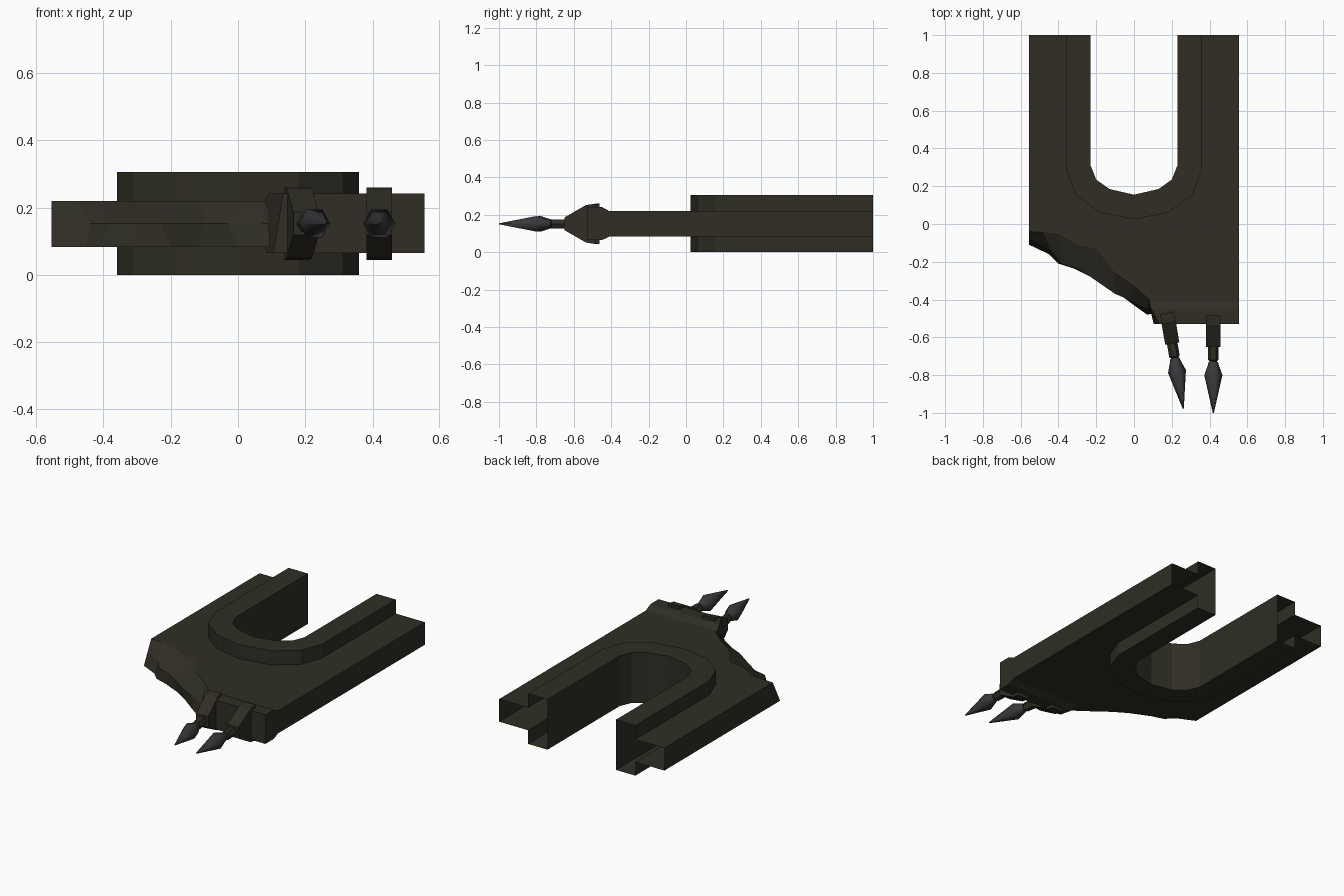
import bpy, bmesh, math
from mathutils import Matrix, Vector

if "Cube" in bpy.data.objects:
    bpy.data.objects.remove(bpy.data.objects["Cube"])


def material(name, rgb):
    m = bpy.data.materials.new(name)
    m.use_nodes = True
    m.diffuse_color = (*rgb, 1)
    bsdf = m.node_tree.nodes["Principled BSDF"]
    bsdf.inputs["Base Color"].default_value = (*rgb, 1)
    bsdf.inputs["Roughness"].default_value = 0.8
    return m


OLIVE = material("dark olive", (0.029, 0.027, 0.018))
STEEL = material("dark steel", (0.042, 0.042, 0.046))


def finish(bm, name, mat, matrix=None):
    bmesh.ops.recalc_face_normals(bm, faces=bm.faces)
    mesh = bpy.data.meshes.new(name)
    bm.to_mesh(mesh)
    bm.free()
    mesh.materials.append(mat)
    ob = bpy.data.objects.new(name, mesh)
    bpy.context.scene.collection.objects.link(ob)
    if matrix:
        ob.matrix_world = matrix
    return ob


def loft(name, rings, mat, closed=True, caps=True, skip=(), matrix=None):
    """Join rows of points; skip lists the columns left open."""
    bm = bmesh.new()
    rows = [[bm.verts.new(p) for p in ring] for ring in rings]
    n = len(rows[0])
    for a, b in zip(rows, rows[1:]):
        for i in range(n if closed else n - 1):
            if i not in skip:
                j = (i + 1) % n
                bm.faces.new((a[i], a[j], b[j], b[i]))
    if caps:
        bm.faces.new(rows[0])
        bm.faces.new(rows[-1])
    return finish(bm, name, mat, matrix)


MID = 0.152

# U-shaped rim: half of its inner and outer paths, mirrored across x
half_outer = [(0.36, 1), (0.36, 0.29), (0.31, 0.155), (0.18, 0.06)]
half_inner = [(0.23, 1), (0.23, 0.31), (0.20, 0.235), (0.13, 0.185)]


def mirrored(half, middle):
    return half + [middle] + [(-x, y) for x, y in reversed(half)]


outer = mirrored(half_outer, (0, 0.025))
inner = mirrored(half_inner, (0, 0.155))
sections = [[(*o, 0.22), (*o, 0.305), (*i, 0.305), (*i, 0), (*o, 0), (*o, 0.083)]
            for o, i in zip(outer, inner)]
loft("raised_rim", sections, OLIVE, closed=False, caps=False)

# Slab with a jagged broken corner, hollow and open at the back
broken_top = [(0.08, -0.40), (0, -0.33), (-0.1, -0.26), (-0.2, -0.13),
              (-0.3, -0.11), (-0.4, -0.05), (-0.48, -0.045), (-0.555, -0.04)]
broken_mid = [(0.07, -0.45), (-0.03, -0.40), (-0.1, -0.37), (-0.23, -0.28),
              (-0.3, -0.235), (-0.38, -0.215), (-0.44, -0.14), (-0.555, -0.075)]
broken_low = [(0.07, -0.48), (0, -0.43), (-0.12, -0.34), (-0.2, -0.29),
              (-0.32, -0.235), (-0.4, -0.21), (-0.45, -0.16), (-0.555, -0.11)]
layers = []
for z, broken in ((0.22, broken_top), (MID, broken_mid), (0.083, broken_low)):
    outline = [(0.555, 1), (0.555, -0.43), (0.12, -0.47)] + broken
    outline += [(-0.555, 1)] + outer[::-1]
    layers.append([(x, y, z) for x, y in outline])
back = 3 + len(broken_top)
loft("slab", layers, OLIVE, skip=range(back, len(layers[0])))

# Thickened front edge with a ragged inner end
edge = [(-0.41, 0.22), (-0.45, 0.242), (-0.53, 0.242),
        (-0.53, 0.065), (-0.45, 0.065), (-0.41, 0.083)]
ragged = (0.08, 0.09, 0.135, 0.105, 0.085, 0.08)
loft("front_edge", [[(x, y, z) for x, (y, z) in zip(ragged, edge)],
                    [(0.555, y, z) for y, z in edge]], OLIVE)


def turned(name, profile, mat, matrix):
    """Six-sided solid along -y from (distance, radius) pairs."""
    angles = [math.tau * k / 6 for k in range(6)]
    rings = [[(r * math.cos(a), -d, r * math.sin(a)) for a in angles]
             for d, r in profile]
    return loft(name, rings, mat, matrix=matrix)


# Spike assemblies: wedge housing, stem and pointed tip
housing = [(0, 0.108), (0.05, 0.1), (0.165, 0.034)]
housing = housing + [(d, -h) for d, h in reversed(housing)]
for side, x, y, turn in (("left", 0.42, -0.485, 0), ("right", 0.175, -0.47, 9.6)):
    place = Matrix.Translation(Vector((x, y, MID))) @ Matrix.Rotation(math.radians(turn), 4, "Z")
    loft(side + "_housing", [[(s, -d, h) for d, h in housing] for s in (-0.038, 0.038)],
         OLIVE, matrix=place)
    turned(side + "_stem", [(0.15, 0.028), (0.235, 0.028), (0.24, 0.02), (0.27, 0.02)],
           OLIVE, place)
    tip = turned(side + "_spike_tip", [(0.245, 0.024), (0.265, 0.03), (0.315, 0.048), (0.515, 0.003)],
                 STEEL, place)
    for p in tip.data.polygons:
        p.use_smooth = len(p.vertices) == 4
